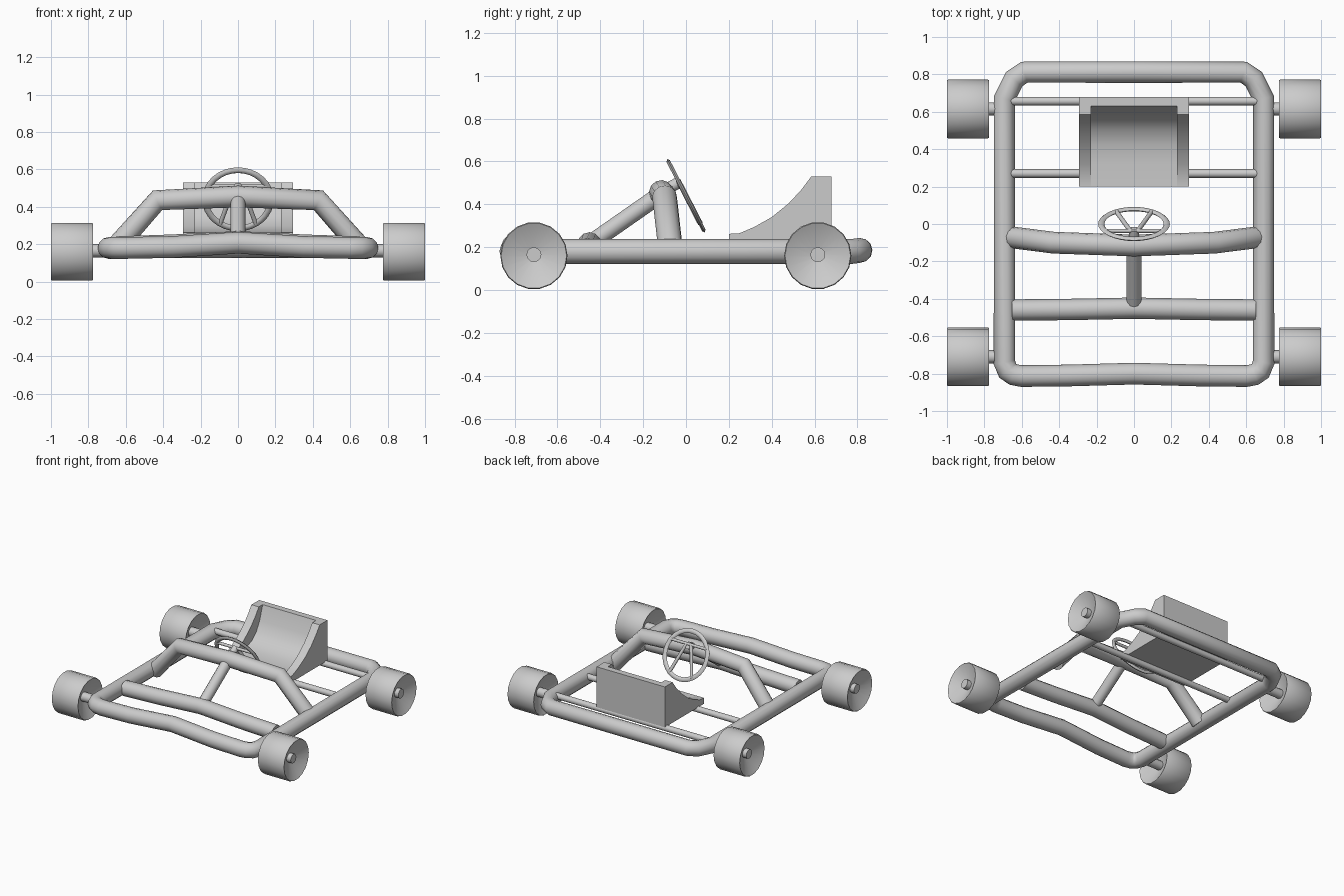
import bpy, bmesh, math
from mathutils import Matrix

cube = bpy.data.objects.get("Cube")
if cube:
    bpy.data.objects.remove(cube, do_unlink=True)

grey = bpy.data.materials.new("plain grey")
grey.use_nodes = True
GREY = (0.6, 0.6, 0.6, 1)
grey.diffuse_color = GREY
grey.node_tree.nodes["Principled BSDF"].inputs["Base Color"].default_value = GREY


def finish(ob, angle=40):
    """Colour an object and smooth its gentle edges."""
    ob.data.materials.clear()
    ob.data.materials.append(grey)
    bpy.ops.object.select_all(action='DESELECT')
    ob.select_set(True)
    bpy.context.view_layer.objects.active = ob
    bpy.ops.object.shade_smooth_by_angle(angle=math.radians(angle))
    return ob


def tube(name, points, radius, closed=False):
    """Round tube swept along a path of straight runs."""
    cu = bpy.data.curves.new(name, 'CURVE')
    cu.dimensions = '3D'
    cu.bevel_depth = radius
    cu.bevel_resolution = 4
    cu.use_fill_caps = True
    sp = cu.splines.new('POLY')
    sp.points.add(len(points) - 1)
    for p, co in zip(sp.points, points):
        p.co = (*co, 1)
    sp.use_cyclic_u = closed
    ob = bpy.data.objects.new(name, cu)
    bpy.context.collection.objects.link(ob)
    bpy.ops.object.select_all(action='DESELECT')
    ob.select_set(True)
    bpy.context.view_layer.objects.active = ob
    bpy.ops.object.convert(target='MESH')
    return finish(bpy.context.object, 50)


def mesh_object(name, bm, angle=40):
    bmesh.ops.recalc_face_normals(bm, faces=bm.faces)
    me = bpy.data.meshes.new(name)
    bm.to_mesh(me)
    bm.free()
    ob = bpy.data.objects.new(name, me)
    bpy.context.collection.objects.link(ob)
    return finish(ob, angle)


def lathe(name, profile, sides, loc):
    """Spin an (x, radius) profile around the x axis."""
    bm = bmesh.new()
    rings = []
    for x, r in profile:
        rings.append([bm.verts.new((loc[0] + x,
                                    loc[1] + r * math.cos(math.tau * i / sides),
                                    loc[2] + r * math.sin(math.tau * i / sides)))
                      for i in range(sides)])
    for a, b in zip(rings, rings[1:]):
        for i in range(sides):
            j = (i + 1) % sides
            bm.faces.new((a[i], a[j], b[j], b[i]))
    bm.faces.new(rings[0])
    bm.faces.new(rings[-1])
    return mesh_object(name, bm)


def extrude_x(name, profile, x0, x1):
    """Extrude a (y, z) outline from x0 to x1."""
    bm = bmesh.new()
    face = bm.faces.new([bm.verts.new((x0, y, z)) for y, z in profile])
    ext = bmesh.ops.extrude_face_region(bm, geom=[face])
    verts = [v for v in ext["geom"] if isinstance(v, bmesh.types.BMVert)]
    bmesh.ops.translate(bm, verts=verts, vec=(x1 - x0, 0, 0))
    return mesh_object(name, bm, 35)


def mirrored(half):
    """Left half of a path, ending on the centre, continued to the right."""
    return half + [(-x, y, z) for x, y, z in reversed(half[:-1])]


# Perimeter frame with rounded corners and a raised nose
Z = 0.18
front = mirrored([(0.693, -0.74, Z), (0.675, -0.785, Z), (0.645, -0.805, Z),
                  (0.6, -0.813, Z), (0.35, -0.81, 0.185), (0, -0.8, 0.208)])
rear = mirrored([(0.693, 0.67, Z), (0.64, 0.775, Z), (0.585, 0.812, 0.185),
                 (0, 0.812, 0.185)])
tube("main_frame", front + rear[::-1], 0.058, closed=True)

# Front cross member and its diagonal brace
tube("front_cross_member", mirrored([(0.65, -0.46, 0.185), (0.35, -0.457, 0.195),
                                     (0, -0.45, 0.213)]), 0.057)
tube("hoop_brace", [(0, -0.45, 0.215), (0, -0.12, 0.445)], 0.04)

# Dashboard hoop
tube("dash_hoop", mirrored([(0.665, -0.07, 0.17), (0.43, -0.1, 0.435),
                            (0, -0.115, 0.455)]), 0.058)

# Seat support rods
for name, y in (("front_seat_rod", 0.27), ("rear_seat_rod", 0.657)):
    tube(name, [(-0.66, y, 0.2), (0.66, y, 0.2)], 0.023)

# Wheels dished on both faces, with stub axles
R, H = 0.157, 0.1125
dish = [(-0.05, 0.03), (-H, R - 0.004), (-H + 0.006, R),
        (H - 0.006, R), (H, R - 0.004), (0.05, 0.03)]
for side, s in (("left", 1), ("right", -1)):
    for end, y in (("front", -0.71), ("rear", 0.615)):
        lathe(f"{end}_{side}_wheel", dish, 18, (s * 0.8875, y, 0.16))
        tube(f"{end}_{side}_axle", [(s * 0.69, y, 0.165), (s * 0.975, y, 0.165)], 0.035)

# Bucket seat: two side walls around a curved shell
base = [(0.68, 0.215), (0.2, 0.215), (0.2, 0.262)]
wall = base + [(0.25, 0.265), (0.32, 0.295), (0.4, 0.34), (0.48, 0.405),
               (0.54, 0.47), (0.585, 0.53), (0.68, 0.53)]
shell = base + [(0.32, 0.262), (0.42, 0.27), (0.5, 0.3), (0.555, 0.35),
                (0.595, 0.42), (0.632, 0.53), (0.68, 0.53)]
extrude_x("seat_left_side", wall, 0.23, 0.294)
extrude_x("seat_right_side", wall, -0.294, -0.23)
extrude_x("seat_shell", shell, -0.23, 0.23)

# Steering wheel: flat rim, chord bar, three spokes and a column stub
tilt = Matrix.Translation((0, 0, 0.44)) @ Matrix.Rotation(math.radians(117.2), 4, 'X')


def on_wheel(x, y, z=0):
    return tuple(tilt @ Matrix.Translation((x, y, z)).translation)


rim_bm = bmesh.new()
N = 32
section = [(0.192, 0), (0.182, 0.009), (0.166, 0.009),
           (0.158, 0), (0.166, -0.009), (0.182, -0.009)]
rings = [[rim_bm.verts.new(on_wheel(r * math.cos(math.tau * i / N),
                                    r * math.sin(math.tau * i / N), z))
          for r, z in section] for i in range(N)]
for i in range(N):
    a, b = rings[i], rings[(i + 1) % N]
    for k in range(len(section)):
        m = (k + 1) % len(section)
        rim_bm.faces.new((a[k], a[m], b[m], b[k]))
mesh_object("steering_rim", rim_bm, 60)

tube("steering_bar", [on_wheel(-0.155, 0.08), on_wheel(0.155, 0.08)], 0.011)
for name, x0, x1 in (("left", 0.02, 0.095), ("right", -0.02, -0.095)):
    tube(f"steering_{name}_spoke", [on_wheel(x0, 0.08), on_wheel(x1, -0.147)], 0.012)
tube("steering_column", [on_wheel(0, 0.07, -0.005), (0, -0.12, 0.455)], 0.027)
